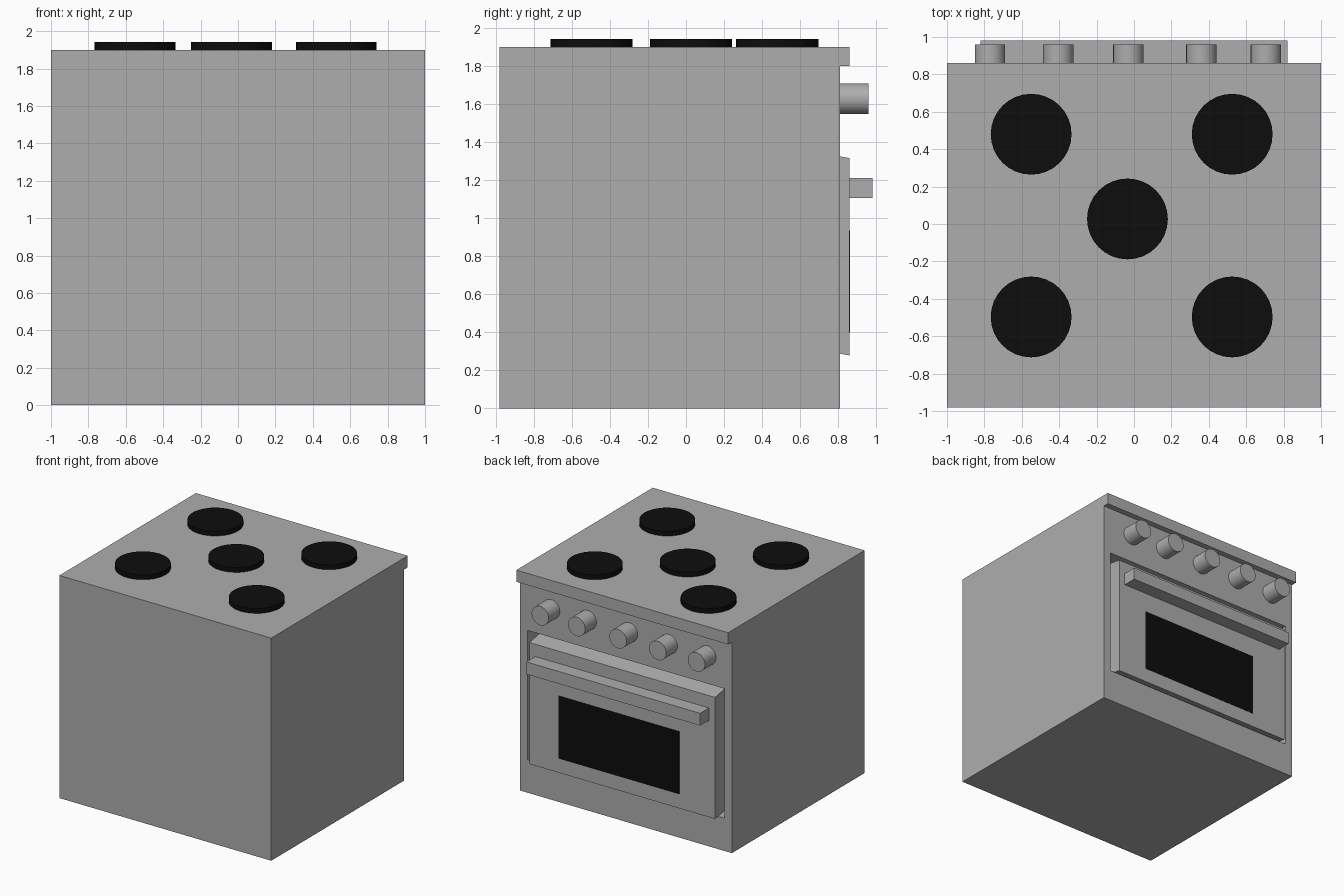
import bpy, bmesh, math
from mathutils import Matrix

if "Cube" in bpy.data.objects:
    bpy.data.objects.remove(bpy.data.objects["Cube"])


def material(name, rgb):
    m = bpy.data.materials.new(name)
    m.diffuse_color = (*rgb, 1.0)
    m.use_nodes = True
    m.node_tree.nodes["Principled BSDF"].inputs["Base Color"].default_value = m.diffuse_color
    return m


GREY = material("steel_grey", (0.42, 0.42, 0.42))
BLACK = material("black", (0.004, 0.004, 0.004))


def finish(name, bm, mat):
    bmesh.ops.recalc_face_normals(bm, faces=bm.faces)
    me = bpy.data.meshes.new(name)
    bm.to_mesh(me)
    bm.free()
    me.materials.append(mat)
    ob = bpy.data.objects.new(name, me)
    bpy.context.collection.objects.link(ob)
    return ob


def box(name, x, y, z, mat):
    bm = bmesh.new()
    bmesh.ops.create_cube(bm, size=1)
    for v in bm.verts:
        v.co = [r[0] if c < 0 else r[1] for c, r in zip(v.co, (x, y, z))]
    return finish(name, bm, mat)


def disc(name, loc, radius, depth, mat, rot=Matrix()):
    bm = bmesh.new()
    bmesh.ops.create_cone(bm, cap_ends=True, segments=32, radius1=radius,
                          radius2=radius, depth=depth,
                          matrix=Matrix.Translation(loc) @ rot)
    ob = finish(name, bm, mat)
    bpy.context.view_layer.objects.active = ob
    ob.select_set(True)
    bpy.ops.object.shade_smooth_by_angle(angle=math.radians(35))
    ob.select_set(False)
    return ob


# Body: side profile with an overhanging top lip, extruded across the width
bm = bmesh.new()
profile = [(-0.98, 0), (0.81, 0), (0.81, 1.80), (0.86, 1.80), (0.86, 1.90), (-0.98, 1.90)]
side = bm.faces.new([bm.verts.new((-1, y, z)) for y, z in profile])
ext = bmesh.ops.extrude_face_region(bm, geom=[side], use_keep_orig=True)
for v in ext["geom"]:
    if isinstance(v, bmesh.types.BMVert):
        v.co.x = 1
bmesh.ops.recalc_face_normals(bm, faces=bm.faces)

# Door: recessed opening, then the door panel pushed out of it
panel = next(f for f in bm.faces
             if f.normal.y > 0.9 and f.calc_center_median().z < 1.5)
for half, y, z0, z1 in [(0.93, 0.81, 0.28, 1.385),    # opening edge
                        (0.93, 0.66, 0.28, 1.385),    # recess back
                        (0.876, 0.66, 0.315, 1.352),  # door base
                        (0.876, 0.86, 0.278, 1.315)]: # door face
    mid = panel.calc_center_median().z
    bmesh.ops.inset_region(bm, faces=[panel], thickness=0.02, use_even_offset=True)
    for v in panel.verts:
        v.co = (math.copysign(half, v.co.x), y, z1 if v.co.z > mid else z0)
finish("oven_body", bm, GREY)

# Door fittings
box("door_window", (-0.54, 0.60), (0.857, 0.863), (0.40, 0.935), BLACK)
box("door_handle", (-0.82, 0.82), (0.86, 0.98), (1.105, 1.21), GREY)

# Control knobs
for i, x in enumerate((-0.77, -0.405, -0.03, 0.36, 0.705)):
    disc(f"knob_{i + 1}", (x, 0.885, 1.627), 0.081, 0.15, GREY,
         Matrix.Rotation(math.pi / 2, 4, 'X'))

# Hotplates
for i, (x, y) in enumerate([(-0.55, 0.48), (0.525, 0.48), (-0.035, 0.027),
                            (-0.55, -0.497), (0.525, -0.497)]):
    disc(f"hotplate_{i + 1}", (x, y, 1.92), 0.216, 0.042, BLACK)
